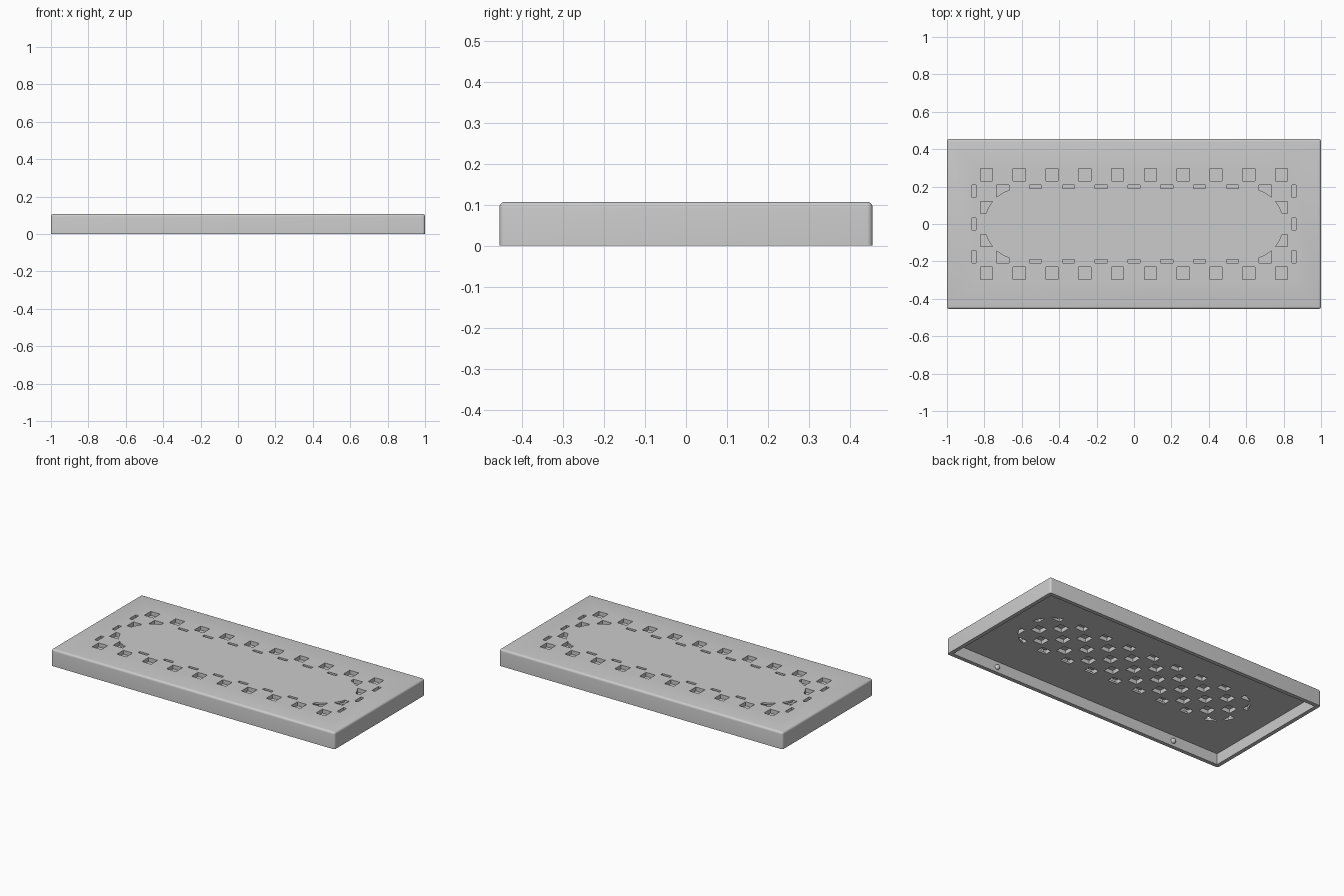
import bpy, bmesh, math
from mathutils import Matrix, Vector

HALF_X, HALF_Y, HEIGHT = 1.0, 0.455, 0.107
WALL, CEILING = 0.025, 0.07
PITCH, HOLE, DEPTH = 0.0877, 0.065, 0.025

old = bpy.data.objects.get("Cube")
if old:
    bpy.data.objects.remove(old, do_unlink=True)

grey = bpy.data.materials.new("light_grey")
grey.use_nodes = True
colour = (0.6, 0.6, 0.6, 1)
grey.diffuse_color = colour
grey.node_tree.nodes["Principled BSDF"].inputs["Base Color"].default_value = colour


def make_object(name, bm):
    bmesh.ops.recalc_face_normals(bm, faces=bm.faces)
    mesh = bpy.data.meshes.new(name)
    bm.to_mesh(mesh)
    bm.free()
    mesh.materials.append(grey)
    obj = bpy.data.objects.new(name, mesh)
    bpy.context.collection.objects.link(obj)
    return obj


def add_box(bm, low, high):
    low, high = Vector(low), Vector(high)
    matrix = Matrix.Translation((low + high) / 2) @ Matrix.Diagonal((*(high - low), 1))
    return bmesh.ops.create_cube(bm, size=1, matrix=matrix)["verts"]


def box(name, low, high):
    bm = bmesh.new()
    add_box(bm, low, high)
    return make_object(name, bm)


def boolean(target, cutter, operation):
    """Combine target with cutter and bake the result."""
    cutter.hide_render = True
    mod = target.modifiers.new("cut", "BOOLEAN")
    mod.operation, mod.solver, mod.object = operation, "EXACT", cutter
    graph = bpy.context.evaluated_depsgraph_get()
    mesh = bpy.data.meshes.new_from_object(target.evaluated_get(graph))
    target.modifiers.clear()
    target.data = mesh
    bpy.data.objects.remove(cutter, do_unlink=True)


def stadium(name):
    """Long slot-shaped prism that separates upper and lower pockets."""
    radius, end = 0.19, 0.61
    bm = bmesh.new()
    ring = []
    for side in (1, -1):
        for i in range(25):
            a = -math.pi / 2 + math.pi * i / 24
            ring.append(bm.verts.new((side * (end + radius * math.cos(a)),
                                      side * radius * math.sin(a), -0.5)))
    face = bm.faces.new(ring)
    top = bmesh.ops.extrude_face_region(bm, geom=[face])["geom"]
    bmesh.ops.translate(bm, vec=(0, 0, 1),
                        verts=[v for v in top if isinstance(v, bmesh.types.BMVert)])
    return make_object(name, bm)


def lattice(name, z0, z1):
    """Staggered rows of square prisms, trimmed at the outer limits."""
    bm = bmesh.new()
    h = HOLE / 2
    for row in range(-3, 4):
        for col in range(-10, 11):
            if (row + col) % 2 == 0:
                x, y = col * PITCH, row * PITCH
                x0, x1 = max(x - h, -0.866), min(x + h, 0.866)
                if x1 - x0 > 0.005:
                    add_box(bm, (x0, y - h, z0), (x1, y + h, z1))
    return make_object(name, bm)


# Rounded outer shell, flat underneath
bm = bmesh.new()
add_box(bm, (-HALF_X, -HALF_Y, 0), (HALF_X, HALF_Y, HEIGHT))
edges = [e for e in bm.edges if max(v.co.z for v in e.verts) > 0.01]
bmesh.ops.bevel(bm, geom=edges, offset=0.014, segments=5, profile=0.5, affect="EDGES")
cover = make_object("cover_shell", bm)

# Open underside
cavity = box("cavity", (-HALF_X + WALL, -HALF_Y + WALL, -0.1),
             (HALF_X - WALL, HALF_Y - WALL, CEILING))
boolean(cover, cavity, "DIFFERENCE")

# Upper pockets outside the slot outline, lower pockets inside it
upper = lattice("upper_pockets", HEIGHT - DEPTH, HEIGHT + 0.05)
boolean(upper, stadium("outline_a"), "DIFFERENCE")
boolean(cover, upper, "DIFFERENCE")
lower = lattice("lower_pockets", CEILING - 0.03, CEILING + DEPTH)
boolean(lower, stadium("outline_b"), "INTERSECT")
boolean(cover, lower, "DIFFERENCE")

# Snap bumps on the inner long walls
objects = [cover]
for y_name, sy in (("front", -1), ("back", 1)):
    for x_name, sx in (("left", 1), ("right", -1)):
        bm = bmesh.new()
        bmesh.ops.create_uvsphere(
            bm, u_segments=20, v_segments=12, radius=0.016,
            matrix=Matrix.Translation((sx * 0.65, sy * (HALF_Y - WALL), 0.033)))
        objects.append(make_object(f"snap_bump_{y_name}_{x_name}", bm))

# Smooth rounded edges, keep corners crisp
bpy.ops.object.select_all(action="DESELECT")
for obj in objects:
    obj.select_set(True)
bpy.context.view_layer.objects.active = cover
bpy.ops.object.shade_smooth_by_angle(angle=math.radians(30))
